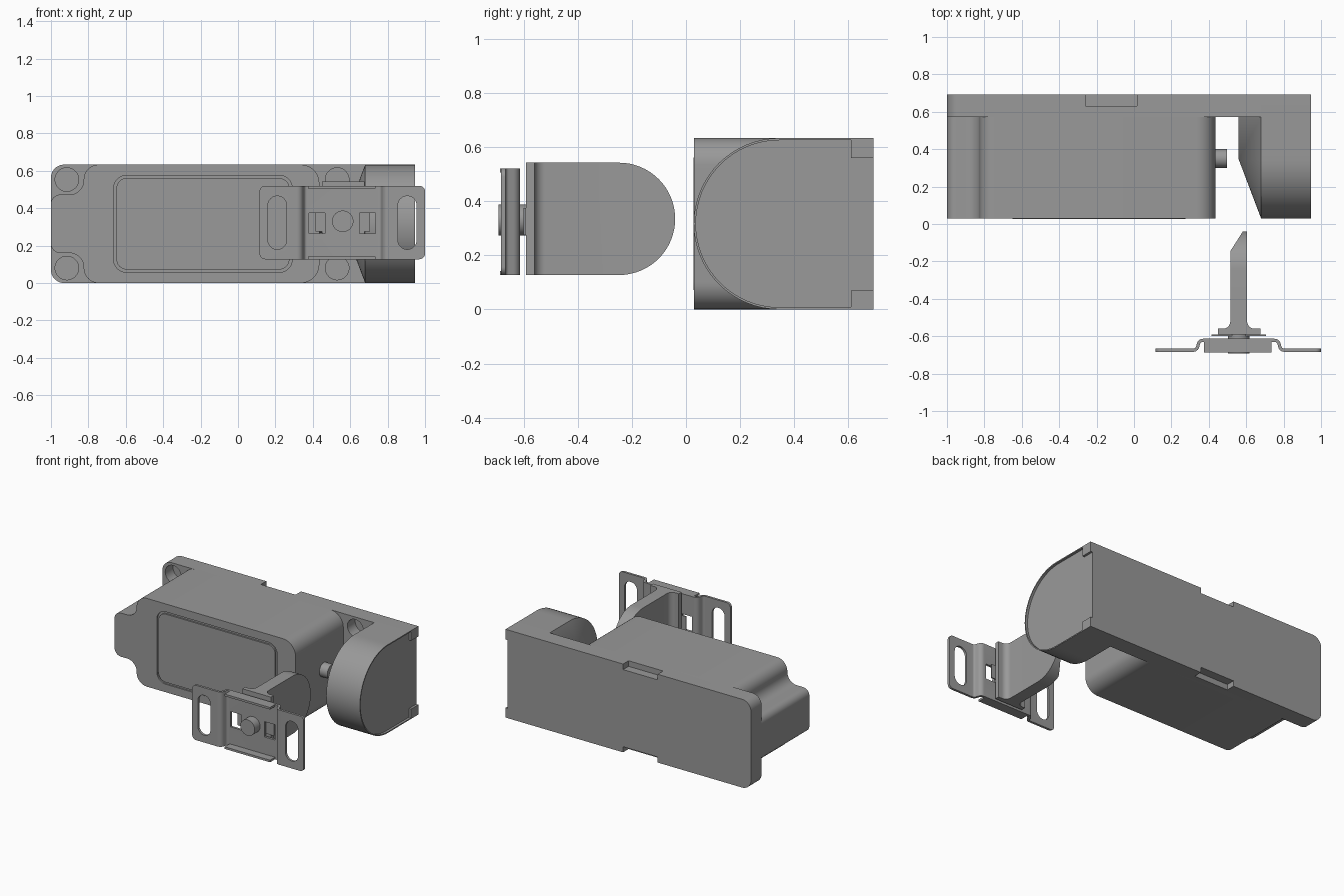
import bpy, bmesh, math
from mathutils import Vector

if "Cube" in bpy.data.objects:
    bpy.data.objects.remove(bpy.data.objects["Cube"])

grey = bpy.data.materials.new("dark_grey")
grey.diffuse_color = (.32, .32, .32, 1)
grey.use_nodes = True
grey.node_tree.nodes["Principled BSDF"].inputs["Base Color"].default_value = grey.diffuse_color


def fillet(points, closed=True, n=10):
    """Round the corners of a 2D path; each point is (u, v) or (u, v, radius)."""
    out, cnt = [], len(points)
    for i, p in enumerate(points):
        c = Vector(p[:2])
        if len(p) < 3 or (not closed and i in (0, cnt - 1)):
            out.append(c)
            continue
        a = (Vector(points[i - 1][:2]) - c).normalized()
        b = (Vector(points[(i + 1) % cnt][:2]) - c).normalized()
        half = a.angle(b) / 2
        centre = c + (a + b).normalized() * p[2] / math.sin(half)
        s = c + a * p[2] / math.tan(half) - centre
        e = c + b * p[2] / math.tan(half) - centre
        sweep = s.angle_signed(e)          # clockwise positive
        for k in range(n + 1):
            t = -sweep * k / n
            out.append(centre + Vector((s.x * math.cos(t) - s.y * math.sin(t),
                                        s.x * math.sin(t) + s.y * math.cos(t))))
    return out


def make(name, verts, faces):
    mesh = bpy.data.meshes.new(name)
    mesh.from_pydata([tuple(v) for v in verts], [], faces)
    bm = bmesh.new()
    bm.from_mesh(mesh)
    bmesh.ops.remove_doubles(bm, verts=bm.verts, dist=1e-5)
    bmesh.ops.recalc_face_normals(bm, faces=bm.faces)
    bm.to_mesh(mesh)
    bm.free()
    mesh.materials.append(grey)
    ob = bpy.data.objects.new(name, mesh)
    bpy.context.collection.objects.link(ob)
    return ob


def prism(name, pts, axis, lo, hi):
    """Extrude a 2D outline along an axis (outline in the other two axes, in order)."""
    def at(p, h):
        v = [p[0], p[1]]
        v.insert("xyz".index(axis), h)
        return v
    n = len(pts)
    faces = [tuple(range(n)), tuple(range(n, 2 * n))]
    faces += [(i, (i + 1) % n, n + (i + 1) % n, n + i) for i in range(n)]
    return make(name, [at(p, lo) for p in pts] + [at(p, hi) for p in pts], faces)


def rect(u0, u1, v0, v1, r=None):
    c = [(u0, v0), (u1, v0), (u1, v1), (u0, v1)]
    return fillet([p + (r,) for p in c]) if r else c


def circle(u, v, r, n=40):
    return [(u + r * math.cos(2 * math.pi * i / n), v + r * math.sin(2 * math.pi * i / n)) for i in range(n)]


def arc(cu, cv, r, a0, a1, n=32):
    return [(cu + r * math.cos(a0 + (a1 - a0) * i / n), cv + r * math.sin(a0 + (a1 - a0) * i / n))
            for i in range(n + 1)]


def boolean(ob, tools, op='DIFFERENCE'):
    for t in tools:
        m = ob.modifiers.new("cut", 'BOOLEAN')
        m.operation, m.object, m.solver = op, t, 'EXACT'
        bpy.context.view_layer.objects.active = ob
        bpy.ops.object.modifier_apply(modifier=m.name)
        bpy.data.objects.remove(t)


H, ZC = 0.633, 0.3165
Q = math.pi / 2

# back plate with blind screw holes and edge notches
plate = prism("back_plate", fillet([(-1, 0, .07), (.68, 0), (.68, H), (-1, H, .07)]), 'y', .572, .692)
cuts = [prism("cut", circle(x, z, .063), 'y', .5, .66) for x in (-.915, .53) for z in (.08, .553)]
cuts += [prism("cut", rect(-.26, .015, .63, .75), 'z', z0, z1) for z0, z1 in ((-.1, .04), (H - .04, .73))]
boolean(plate, cuts)

# main housing with left tongue, and cover set in a thin groove
housing = prism("housing", fillet([
    (-1, .16, .05), (-.825, .16, .075), (-.825, 0, .08), (.435, 0, .1),
    (.435, H, .1), (-.825, H, .08), (-.825, .473, .075), (-1, .473, .05)]), 'y', .03, .572)
boolean(housing, [prism("cut", rect(-.665, .29, .057, .576, .07), 'y', 0, .04)])
prism("cover", rect(-.65, .275, .072, .561, .055), 'y', .028, .042)

# plunger pin
prism("plunger_pin", circle(.35, ZC, .05), 'x', .42, .498)

# D-shaped head with recessed end face that leaves two corner blocks
head = prism("head", [(.692, H)] + arc(.345, ZC, ZC, Q, 3 * Q) + [(.692, 0)], 'x', .68, .947)
pocket = arc(.345, ZC, ZC - .008, Q, 3 * Q)
pocket += [(.61, .008), (.61, .07), (.75, .07), (.75, .56), (.61, .56), (.61, H - .008)]
boolean(head, [prism("cut", pocket, 'x', .93, 1.1)])

# conical guide facing the plunger
rim = [(.572, H)] + arc(.345, ZC, ZC, Q, 3 * Q) + [(.572, 0)]
k = len(rim)
verts = [(.68, y, z) for y, z in rim] + [(.56, .345, ZC), (.56, .572, ZC)]
faces = [(i, i + 1, k) for i in range(1, k - 2)]
faces += [(0, 1, k, k + 1), (k - 2, k - 1, k + 1, k), (k - 1, 0, k + 1), tuple(range(k))]
make("head_guide", verts, faces)

# actuator blade with flared foot and rounded, chamfered tip
B0, B1 = .127, .542
BC, BR = (B0 + B1) / 2, (B1 - B0) / 2
blade = prism("actuator_blade", fillet([
    (.605, -.04), (.582, -.04), (.515, -.145), (.515, -.56, .04), (.45, -.56), (.45, -.592),
    (.675, -.592), (.675, -.56), (.605, -.56, .04)]), 'z', B0, B1)
boolean(blade, [prism("cut", [(-.8, B0 - .001)] + arc(-.04 - BR, BC, BR, -Q, Q) + [(-.8, B1 + .001)],
                      'x', .3, .8)], 'INTERSECT')

# spring strip behind the windows and pivot stud
prism("spring_strip", rect(.415, .705, .275, .375), 'y', -.6, -.592)
prism("pivot_stud", circle(.56, .33, .057), 'y', -.692, -.59)

# hat-shaped bracket with slots and windows
path = fillet([(.115, -.675), (.335, -.675, .025), (.35, -.622, .025),
               (.77, -.622, .025), (.785, -.675, .025), (1, -.675)], closed=False, n=6)
left, right = [], []
for i, p in enumerate(path):
    d = (path[min(i + 1, len(path) - 1)] - path[max(i - 1, 0)]).normalized()
    nrm = Vector((-d.y, d.x)) * .0085
    left.append(p + nrm)
    right.append(p - nrm)
bracket = prism("bracket", left + right[::-1], 'z', .1, .55)
boolean(bracket, [prism("cut", rect(.115, 1, .127, .52, .03), 'y', -.8, -.5)], 'INTERSECT')
cuts = [prism("cut", rect(x, x + .1, .18, .465, .0499), 'y', -.8, -.5) for x in (.16, .855)]
cuts += [prism("cut", rect(x, x + .085, .265, .375), 'y', -.8, -.5) for x in (.38, .65)]
boolean(bracket, cuts)

# bent lips along the top and bottom of the bracket
for name, z in (("bracket_lip_lower", .127), ("bracket_lip_upper", .505)):
    prism(name, rect(.375, .735, -.687, -.615), 'z', z, z + .015)

for ob in list(bpy.context.scene.objects):
    bpy.ops.object.select_all(action='DESELECT')
    ob.select_set(True)
    bpy.context.view_layer.objects.active = ob
    bpy.ops.object.shade_smooth_by_angle(angle=math.radians(30))
